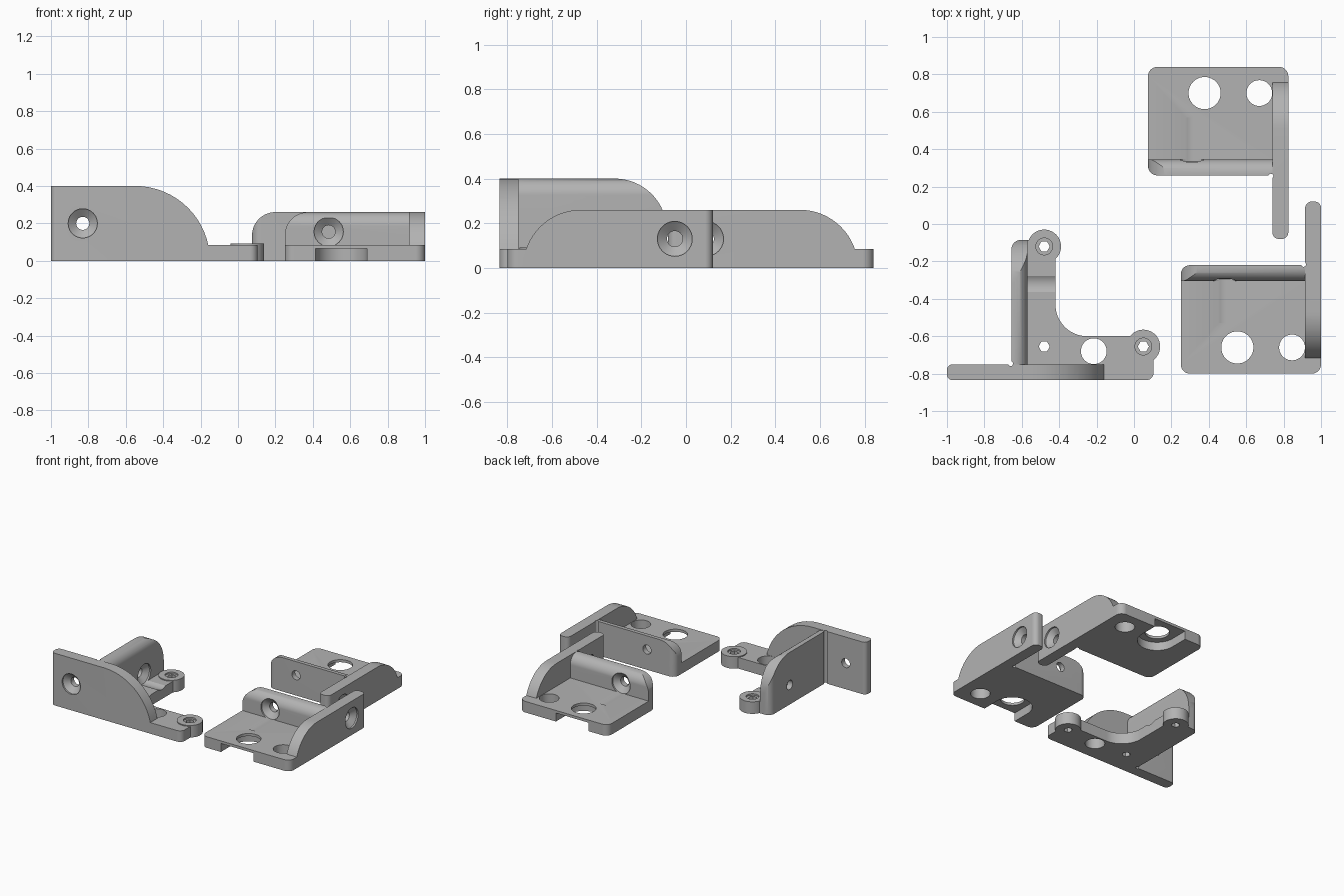
import bpy, bmesh
from math import radians, sin, cos, pi
from mathutils import Vector, Matrix

cube = bpy.data.objects.get("Cube")
if cube:
    bpy.data.objects.remove(cube, do_unlink=True)

GREY = (0.45, 0.45, 0.45, 1)
grey = bpy.data.materials.new("plain_grey")
grey.use_nodes = True
grey.diffuse_color = GREY
grey.node_tree.nodes["Principled BSDF"].inputs["Base Color"].default_value = GREY


def to_object(name, bm):
    bmesh.ops.remove_doubles(bm, verts=bm.verts[:], dist=1e-5)
    bmesh.ops.recalc_face_normals(bm, faces=bm.faces[:])
    mesh = bpy.data.meshes.new(name)
    bm.to_mesh(mesh)
    bm.free()
    mesh.materials.append(grey)
    obj = bpy.data.objects.new(name, mesh)
    bpy.context.collection.objects.link(obj)
    return obj


def outline(corners, steps=16):
    """Right-angled polygon; each corner is (u, v, fillet radius)."""
    pts = []
    for i, (u, v, r) in enumerate(corners):
        p = Vector((u, v))
        if r == 0:
            pts.append(p)
            continue
        a = (Vector(corners[i - 1][:2]) - p).normalized()
        b = (Vector(corners[(i + 1) % len(corners)][:2]) - p).normalized()
        for k in range(steps + 1):
            t = k / steps * pi / 2
            pts.append(p + (a + b) * r - b * r * cos(t) - a * r * sin(t))
    return [p for i, p in enumerate(pts) if (p - pts[i - 1]).length > 1e-5]


def prism(name, corners, axis, lo, hi):
    place = {"x": lambda u, v, w: (w, u, v),
             "y": lambda u, v, w: (u, w, v),
             "z": lambda u, v, w: (u, v, w)}[axis]
    bm = bmesh.new()
    pts = outline(corners)
    rings = [[bm.verts.new(place(p.x, p.y, w)) for p in pts] for w in (lo, hi)]
    for ring in rings:
        bm.faces.new(ring)
    for i in range(len(pts)):
        bm.faces.new((rings[0][i - 1], rings[0][i], rings[1][i], rings[1][i - 1]))
    return to_object(name, bm)


def lathe(name, profile, origin, direction=(0, 0, 1), sides=40):
    """Solid turned from (radius, distance) pairs along a direction."""
    bm = bmesh.new()
    rings = [[bm.verts.new((r * cos(2 * pi * k / sides), r * sin(2 * pi * k / sides), t))
              for k in range(sides)] for r, t in profile]
    bm.faces.new(rings[0])
    bm.faces.new(rings[-1])
    for a, b in zip(rings, rings[1:]):
        for k in range(sides):
            bm.faces.new((a[k - 1], a[k], b[k], b[k - 1]))
    turn = Vector((0, 0, 1)).rotation_difference(Vector(direction)).to_matrix().to_4x4()
    bm.transform(Matrix.Translation(origin) @ turn)
    return to_object(name, bm)


def combine(obj, tool, operation):
    tool.hide_render = True
    mod = obj.modifiers.new("shape", "BOOLEAN")
    mod.operation = operation
    mod.solver = "EXACT"
    mod.object = tool
    bpy.context.view_layer.objects.active = obj
    bpy.ops.object.modifier_apply(modifier=mod.name)
    bpy.data.objects.remove(tool, do_unlink=True)
    return obj


def hole(obj, x, y, r, sides=40):
    combine(obj, lathe("hole_cutter", [(r, -0.1), (r, 0.6)], (x, y, 0), sides=sides), "DIFFERENCE")


def screw_hole(obj, face_point, direction, clearance):
    """Countersunk hole; direction points out of the wall face."""
    profile = [(0.035, -0.12), (0.035, -0.045), (0.078, -0.012), (0.078, clearance)]
    combine(obj, lathe("screw_cutter", profile, face_point, direction), "DIFFERENCE")


def finish(obj):
    bpy.ops.object.select_all(action="DESELECT")
    obj.select_set(True)
    bpy.context.view_layer.objects.active = obj
    bpy.ops.object.shade_smooth_by_angle(angle=radians(30))


T = 0.085   # plate and wall thickness

# Plate bracket: base
base = [(0.25, -0.80, 0.05), (1, -0.80, 0.05), (1, -0.22, 0), (0.25, -0.22, 0.05)]
front_bracket = prism("front_plate_bracket", base, "z", 0, T)

# Plate bracket: long side wall with curved front and rounded back end
side = prism("side_wall", [(-0.73, 0, 0), (0.12, 0, 0), (0.12, 0.26, 0), (-0.73, 0.26, 0.26)],
             "x", 1 - T, 1)
combine(side, prism("side_plan", [(1 - T, -0.9, 0), (1, -0.9, 0), (1, 0.12, 0.035),
                                  (1 - T, 0.12, 0.035)], "z", -0.1, 0.5), "INTERSECT")

# Plate bracket: rib with rounded end and rounded inner top edge
rib = prism("rib", [(0.25, 0, 0), (0.95, 0, 0), (0.95, 0.26, 0), (0.25, 0.26, 0.125)],
            "y", -0.22 - T, -0.22)
combine(rib, prism("rib_section", [(-0.22 - T, -0.1, 0), (-0.22, -0.1, 0), (-0.22, 0.26, 0),
                                   (-0.22 - T, 0.26, 0.075)], "x", 0, 1.2), "INTERSECT")
combine(rib, prism("rib_plan", base, "z", -0.1, 0.5), "INTERSECT")
for part in (rib, side):
    combine(front_bracket, part, "UNION")

# Plate bracket: holes, underside slot and corner relief
slot = [(0.415, -0.9, 0), (0.69, -0.9, 0), (0.69, -0.5225, 0.1375), (0.415, -0.5225, 0.1375)]
combine(front_bracket, prism("slot_cutter", slot, "z", -0.1, 0.065), "DIFFERENCE")
hole(front_bracket, 0.5525, -0.66, 0.086)
combine(front_bracket, lathe("round_cutter", [(0.069, -0.1), (0.069, 0.2)],
                             (0.845, -0.66, 0)), "DIFFERENCE")
hole(front_bracket, 0.907, -0.216, 0.013, 16)
screw_hole(front_bracket, (0.485, -0.22 - T, 0.155), (0, -1, 0), 0.225)
screw_hole(front_bracket, (1, -0.05, 0.13), (1, 0, 0), 0.1)

# Back plate bracket mirrors the front one
back_bracket = front_bracket.copy()
back_bracket.name = "back_plate_bracket"
back_bracket.data = front_bracket.data.copy()
back_bracket.data.transform(Matrix.Translation((-0.175, 0.04, 0)) @ Matrix.Diagonal((1, -1, 1, 1)))
back_bracket.data.flip_normals()
bpy.context.collection.objects.link(back_bracket)

# Corner bracket: L-shaped base with two round lugs
X, Y = -0.655, -0.835
LUGS = [(-0.48, -0.12), (0.05, -0.655)]
corner = prism("corner_bracket", [(X, Y, 0), (0.105, Y, 0.04), (0.105, -0.6, 0), (-0.42, -0.6, 0.17),
                                  (-0.42, -0.085, 0), (X, -0.085, 0.05)], "z", 0, T)
for x, y in LUGS:
    combine(corner, lathe("lug", [(0.09, 0), (0.09, 0.092)], (x, y, 0), sides=48), "UNION")

# Corner bracket: tall front wall
wall = prism("front_wall", [(-1, 0, 0), (-0.15, 0, 0), (-0.15, 0.4, 0.4), (-1, 0.4, 0)],
             "y", Y, Y + T)
combine(wall, prism("wall_plan", [(-1, Y, 0.03), (0, Y, 0), (0, Y + T, 0), (-1, Y + T, 0.03)],
                    "z", -0.1, 0.5), "INTERSECT")

# Corner bracket: tall rib
rib = prism("tall_rib", [(-0.8, 0, 0), (-0.085, 0, 0), (-0.085, 0.4, 0.235), (-0.8, 0.4, 0)],
            "x", X, X + T)
combine(rib, prism("rib_section", [(X, -0.1, 0), (X + T, -0.1, 0), (X + T, 0.4, 0.075), (X, 0.4, 0)],
                   "y", -1, 0), "INTERSECT")
combine(rib, prism("rib_plan", [(X, -1, 0), (-0.4, -1, 0), (-0.4, -0.085, 0), (X, -0.085, 0.05)],
                   "z", -0.1, 0.5), "INTERSECT")
for part in (rib, wall):
    combine(corner, part, "UNION")

# Corner bracket: holes, lug recesses and corner relief
for x, y in LUGS:
    combine(corner, lathe("recess_cutter", [(0.045, 0.08), (0.045, 0.2)], (x, y, 0)), "DIFFERENCE")
for x, y in LUGS + [(-0.48, -0.655)]:
    hole(corner, x, y, 0.03, 6)
combine(corner, lathe("round_cutter", [(0.069, -0.1), (0.069, 0.6)], (-0.215, -0.68, 0)), "DIFFERENCE")
hole(corner, X - 0.005, Y + T + 0.003, 0.013, 16)
screw_hole(corner, (X + T, -0.32, 0.15), (1, 0, 0), 0.225)
screw_hole(corner, (-0.83, Y, 0.2), (0, -1, 0), 0.1)

for obj in (front_bracket, back_bracket, corner):
    finish(obj)
